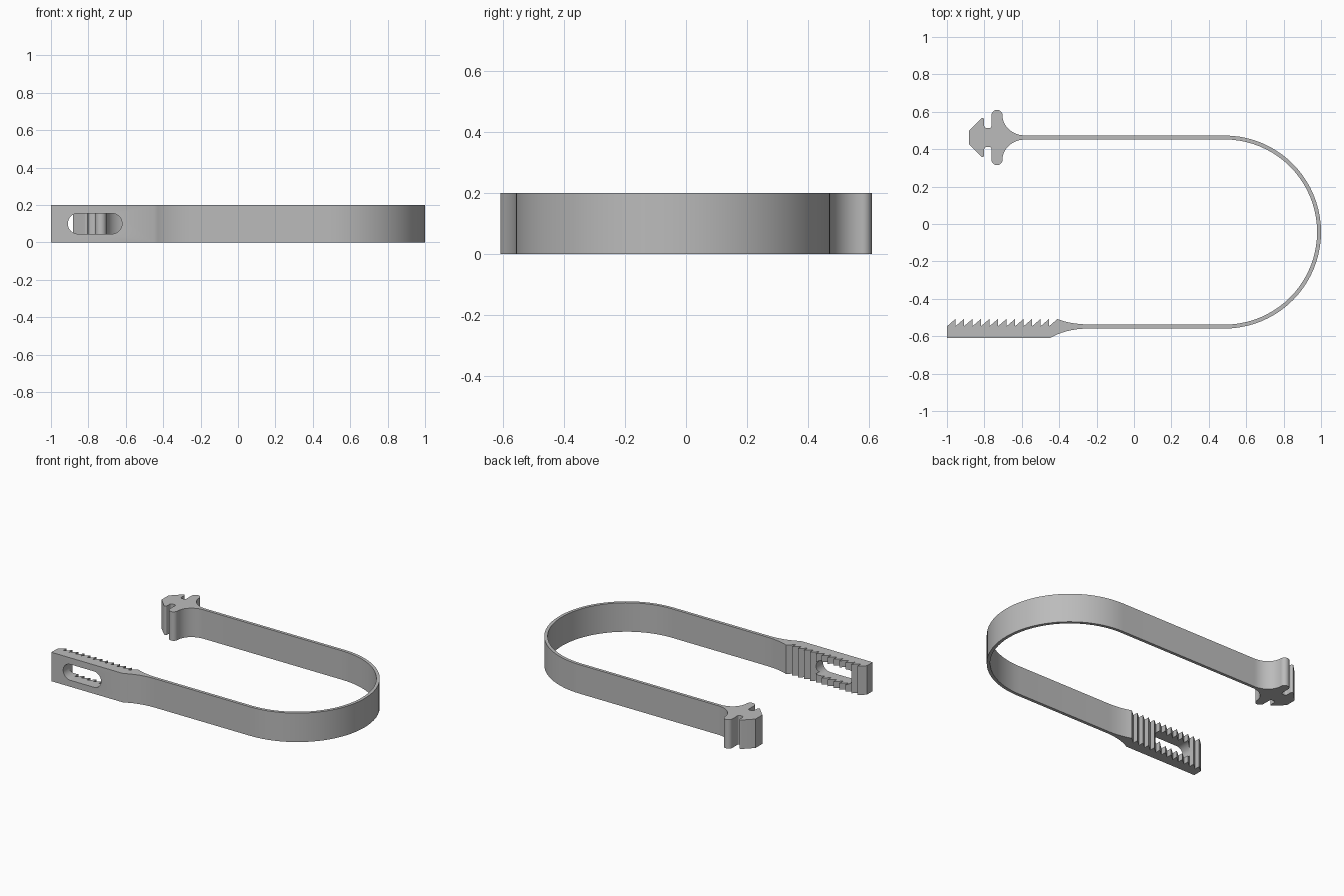
import bpy, bmesh
from math import radians, cos, sin

if "Cube" in bpy.data.objects:
    bpy.data.objects.remove(bpy.data.objects["Cube"], do_unlink=True)

HEIGHT = 0.2
HEAD_Y = 0.4625      # symmetry line of the head
BEND_X, BEND_Y = 0.484, -0.043


def arc(cx, cy, rx, ry, a0, a1, n):
    """Points along an elliptical arc, both ends included."""
    angles = [radians(a0 + (a1 - a0) * i / n) for i in range(n + 1)]
    return [(cx + rx * cos(a), cy + ry * sin(a)) for a in angles]


def bezier(p0, p1, p2, n=8):
    """Points along a quadratic curve."""
    ts = [i / n for i in range(n + 1)]
    return [tuple((1 - t) ** 2 * a + 2 * t * (1 - t) * b + t * t * c
                  for a, b, c in zip(p0, p1, p2)) for t in ts]


def prism(name, outline, depth, place):
    """Extrude a 2D outline; place() maps (u, v, depth) to 3D."""
    bm = bmesh.new()
    low = [bm.verts.new(place(u, v, 0)) for u, v in outline]
    high = [bm.verts.new(place(u, v, depth)) for u, v in outline]
    bm.faces.new(low)
    bm.faces.new(high)
    for i in range(len(low)):
        j = (i + 1) % len(low)
        bm.faces.new((low[i], low[j], high[j], high[i]))
    bmesh.ops.recalc_face_normals(bm, faces=bm.faces[:])
    mesh = bpy.data.meshes.new(name)
    bm.to_mesh(mesh)
    bm.free()
    obj = bpy.data.objects.new(name, mesh)
    bpy.context.collection.objects.link(obj)
    return obj


# Toothed tail, outer side, flaring out of the strap
outline = [(-1, -0.61)]
outline += bezier((-0.45, -0.61), (-0.365, -0.561), (-0.25, -0.559))

# Outer side of the bend
outline += arc(BEND_X, BEND_Y, 0.516, 0.516, -90, 90, 40)

# Upper half of the head: flare, rounded crossbar, neck notch, arrow tip
head = arc(-0.58, 0.58, 0.123, 0.107, 270, 180, 12)
head += arc(-0.7325, 0.581, 0.0295, 0.0295, 0, 180, 12)
head += arc(-0.774, 0.525, 0.012, 0.012, 0, -90, 5)
head += arc(-0.789, 0.525, 0.012, 0.012, -90, -180, 5)
head += arc(-0.811, 0.556, 0.01, 0.011, 0, 130, 6)
head += [(-0.882, 0.5)]
outline += head + [(x, 2 * HEAD_Y - y) for x, y in reversed(head)]

# Inner side of the bend and the tail's inner flare
outline += arc(BEND_X, BEND_Y, 0.495, 0.495, 90, -90, 40)
outline += bezier((-0.25, -0.537), (-0.34, -0.535), (-0.409, -0.508))

# Saw teeth, from the strap towards the free end
TEETH, PITCH = 13, 0.0455
for i in range(TEETH):
    peak = -0.409 - i * PITCH
    if i:
        outline.append((peak, -0.508))
    valley = -1 if i == TEETH - 1 else peak - PITCH
    outline.append((valley, -0.547))

strap = prism("strap_clip", outline, HEIGHT, lambda u, v, d: (u, v, d))

# Long round-ended slot through the tail
slot = arc(-0.675, 0.1, 0.055, 0.055, -90, 90, 16)
slot += arc(-0.855, 0.1, 0.055, 0.055, 90, 270, 16)
cutter = prism("slot_cutter", slot, 0.3, lambda u, v, d: (u, d - 0.7, v))
cutter.hide_render = True

cut = strap.modifiers.new("slot", 'BOOLEAN')
cut.operation = 'DIFFERENCE'
cut.solver = 'EXACT'
cut.object = cutter
bpy.ops.object.select_all(action='DESELECT')
strap.select_set(True)
bpy.context.view_layer.objects.active = strap
bpy.ops.object.modifier_apply(modifier=cut.name)
bpy.data.objects.remove(cutter, do_unlink=True)
bpy.ops.object.shade_smooth_by_angle(angle=radians(30))

# Plain grey plastic
grey = bpy.data.materials.new("grey_plastic")
grey.use_nodes = True
colour = (0.5, 0.5, 0.5, 1)
grey.diffuse_color = colour
grey.node_tree.nodes["Principled BSDF"].inputs["Base Color"].default_value = colour
strap.data.materials.clear()
strap.data.materials.append(grey)
